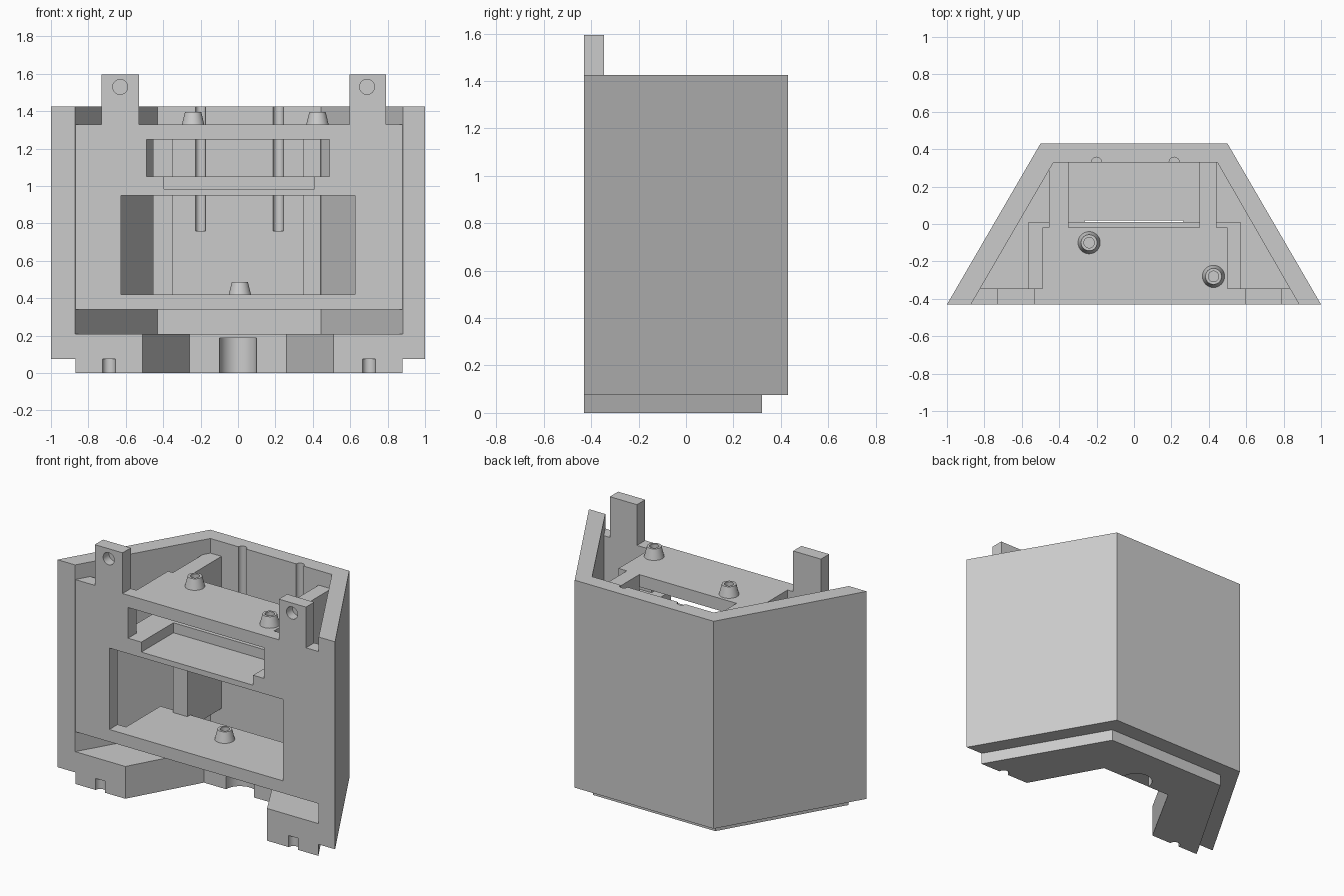
import bpy, bmesh, math
from mathutils import Matrix

old = bpy.data.objects.get("Cube")
if old:
    bpy.data.objects.remove(old)

grey = bpy.data.materials.new("light_grey")
grey.use_nodes = True
grey.diffuse_color = (0.6, 0.6, 0.6, 1)
grey.node_tree.nodes["Principled BSDF"].inputs["Base Color"].default_value = (0.6, 0.6, 0.6, 1)


def finish(name, bm):
    bmesh.ops.recalc_face_normals(bm, faces=bm.faces)
    me = bpy.data.meshes.new(name)
    bm.to_mesh(me)
    bm.free()
    me.materials.append(grey)
    ob = bpy.data.objects.new(name, me)
    bpy.context.collection.objects.link(ob)
    return ob


def extrude(name, pts, lo, hi, axis="z"):
    """Extrude a plan (x, y) along z, or a front profile (x, z) along y."""
    bm = bmesh.new()
    place = (lambda a, b, t: (a, b, t)) if axis == "z" else (lambda a, b, t: (a, t, b))
    rings = [[bm.verts.new(place(a, b, t)) for a, b in pts] for t in (lo, hi)]
    for ring in rings:
        bm.faces.new(ring)
    for i in range(len(pts)):
        j = (i + 1) % len(pts)
        bm.faces.new((rings[0][i], rings[0][j], rings[1][j], rings[1][i]))
    return finish(name, bm)


def box(name, x0, x1, y0, y1, z0, z1):
    return extrude(name, [(x0, y0), (x1, y0), (x1, y1), (x0, y1)], z0, z1)


def cone(name, x, y, z0, z1, r0, r1, front=False):
    """Round part along z, or along y from the front when asked."""
    bm = bmesh.new()
    bmesh.ops.create_cone(bm, cap_ends=True, segments=32, radius1=r0, radius2=r1, depth=z1 - z0)
    bm.transform(Matrix.Translation((0, 0, (z0 + z1) / 2)))
    if front:
        bm.transform(Matrix.Rotation(-math.pi / 2, 4, "X"))
        bm.transform(Matrix.Translation((x, 0, y)))
    else:
        bm.transform(Matrix.Translation((x, y, 0)))
    return finish(name, bm)


def boolean(ob, other, op="DIFFERENCE"):
    mod = ob.modifiers.new(op.lower(), "BOOLEAN")
    mod.operation, mod.object, mod.solver = op, other, "EXACT"
    bpy.context.view_layer.objects.active = ob
    bpy.ops.object.modifier_apply(modifier=mod.name)
    bpy.data.objects.remove(other)


FRONT, BACK, INNER = -0.43, 0.43, 0.33

# Tapered shell standing on a smaller locating lip
shell = extrude("shell", [(-1, FRONT), (1, FRONT), (0.5, BACK), (-0.5, BACK)], 0.075, 1.425)
lip = extrude("lip", [(-0.87, FRONT), (0.88, FRONT), (0.445, 0.32), (-0.435, 0.32)], 0, 0.15)
boolean(shell, lip, "UNION")
boolean(shell, extrude("cavity", [(-0.93, -0.53), (0.94, -0.53), (0.445, INNER), (-0.43, INNER)], 0.21, 1.6))

# Open recess under the base with a round pocket behind it
boolean(shell, extrude("recess", [(-0.566, -0.53), (0.566, -0.53), (0.26, 0.02), (-0.26, 0.02)], -0.1, 0.3))
boolean(shell, cone("pocket", 0, 0.02, -0.1, 0.187, 0.1, 0.1))
for x in (-0.69, 0.70):
    boolean(shell, cone("foot_notch", x, FRONT, -0.1, 0.075, 0.034, 0.034))

# Cable grooves down the back wall
for x in (-0.2, 0.215):
    boolean(shell, cone("groove", x, INNER, 0.76, 1.6, 0.027, 0.027))

# Front plate with two mounting tabs and two windows
plate = extrude("front_plate", [
    (-0.87, 0.34), (0.88, 0.34), (0.88, 1.33), (0.79, 1.33), (0.79, 1.595), (0.595, 1.595),
    (0.595, 1.33), (-0.53, 1.33), (-0.53, 1.595), (-0.73, 1.595), (-0.73, 1.33), (-0.87, 1.33),
], FRONT, -0.345, "y")
boolean(plate, box("large_window", -0.625, 0.625, -0.6, -0.2, 0.42, 0.95))
boolean(plate, box("small_window", -0.49, 0.49, -0.6, -0.2, 1.05, 1.25))
for x in (-0.63, 0.69):
    boolean(plate, cone("tab_hole", x, 1.53, -0.5, -0.37, 0.04, 0.04, True))

# Inner shelves behind the plate
lower_shelf = box("lower_shelf", -0.565, 0.57, -0.345, 0.01, 0.34, 0.42)
middle_shelf = box("middle_shelf", -0.565, 0.57, -0.345, 0.01, 0.95, 1.05)
top_shelf = box("top_shelf", -0.49, 0.50, -0.345, -0.02, 1.25, 1.33)

# Shallow tray cut through the plate and the middle shelf
for ob in (plate, middle_shelf):
    boolean(ob, box("tray", -0.395, 0.41, -0.6, -0.1, 0.985, 1.2))

# Side wedges closing the gap between plate and shell walls
for name, x0, x1 in (("left_pillar", 0.35, 0.44), ("right_pillar", -0.455, -0.35)):
    box(name, x0, x1, -0.02, INNER + 0.01, 0.34, 1.33)

# Hollow tapered screw posts
for name, x, y, z in (("right_post", -0.24, -0.1, 1.33), ("left_post", 0.425, -0.28, 1.33),
                      ("lower_post", 0.01, -0.15, 0.42)):
    post = cone(name, x, y, z - 0.01, z + 0.067, 0.062, 0.043)
    boolean(post, cone("bore", x, y, z + 0.005, z + 0.2, 0.028, 0.028))

# The plate belongs to the shell as one piece
boolean(shell, plate, "UNION")

for ob in list(bpy.context.collection.objects):
    if ob.type == "MESH":
        bpy.ops.object.select_all(action="DESELECT")
        ob.select_set(True)
        bpy.context.view_layer.objects.active = ob
        bpy.ops.object.shade_smooth_by_angle(angle=math.radians(30))
